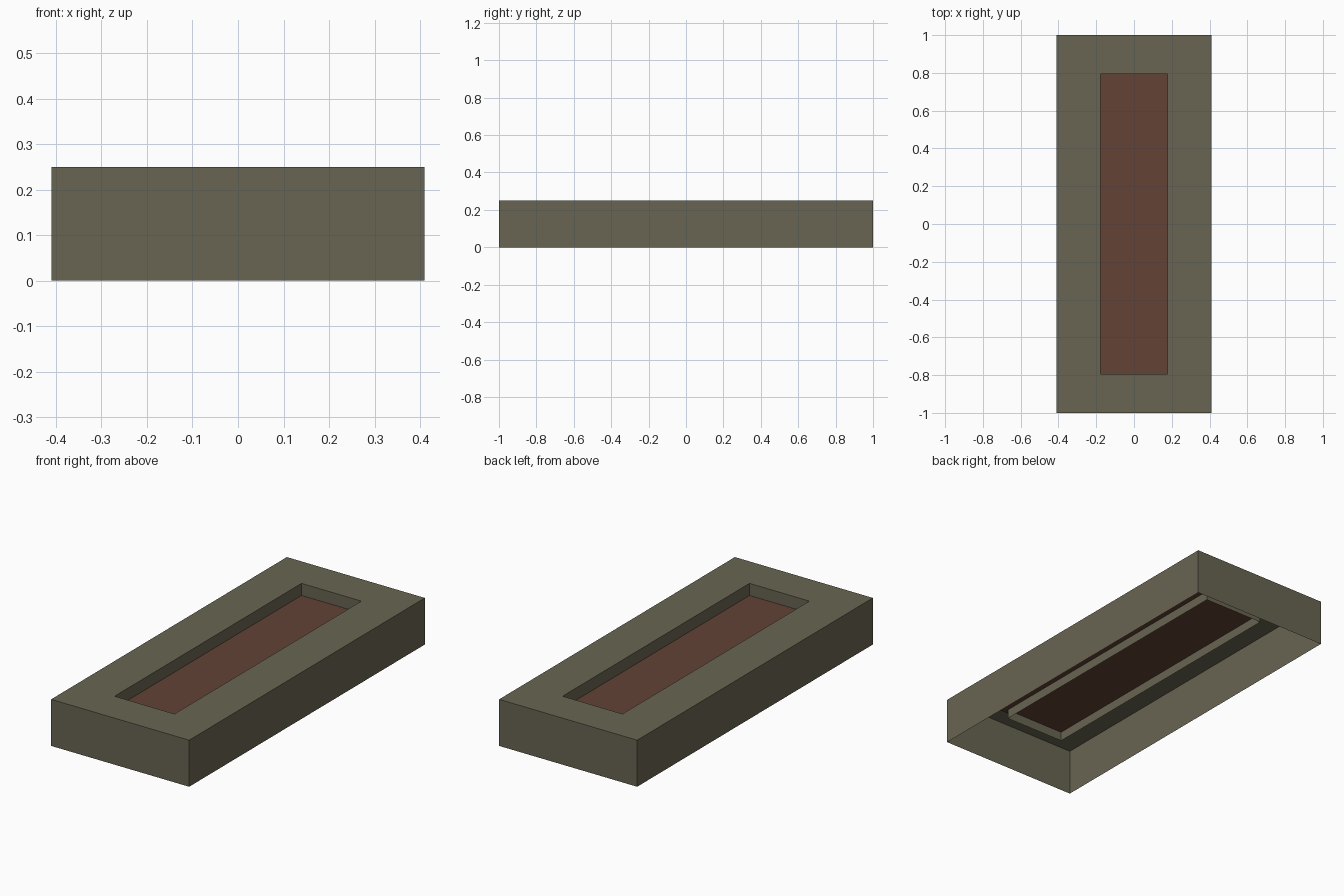
import bpy, bmesh

if "Cube" in bpy.data.objects:
    bpy.data.objects.remove(bpy.data.objects["Cube"])

def material(name, rgb):
    m = bpy.data.materials.new(name)
    m.diffuse_color = (*rgb, 1)
    m.use_nodes = True
    m.node_tree.nodes["Principled BSDF"].inputs["Base Color"].default_value = m.diffuse_color
    return m

olive = material("olive_grey", (0.140, 0.130, 0.085))
rust = material("rust_brown", (0.125, 0.055, 0.037))

def make(name, bm, mat):
    bmesh.ops.recalc_face_normals(bm, faces=bm.faces)
    me = bpy.data.meshes.new(name)
    bm.to_mesh(me)
    bm.free()
    me.materials.append(mat)
    ob = bpy.data.objects.new(name, me)
    bpy.context.collection.objects.link(ob)
    return ob

def ring(bm, hx, hy, z):
    return [bm.verts.new((sx * hx, sy * hy, z))
            for sx, sy in ((-1, -1), (1, -1), (1, 1), (-1, 1))]

def bridge(bm, a, b):
    for i in range(4):
        j = (i + 1) % 4
        bm.faces.new((a[i], a[j], b[j], b[i]))

# Hollow casing: outer walls, top rim and recess walls as one open-bottomed sheet
bm = bmesh.new()
loops = [ring(bm, *p) for p in ((0.41, 1.0, 0), (0.41, 1.0, 0.25),
                                (0.178, 0.793, 0.25), (0.178, 0.793, 0.135))]
for a, b in zip(loops, loops[1:]):
    bridge(bm, a, b)
make("casing", bm, olive)

# Recessed panel, tucked slightly past the recess walls
bm = bmesh.new()
bm.faces.new(ring(bm, 0.205, 0.82, 0.185))
make("recessed_panel", bm, rust)
